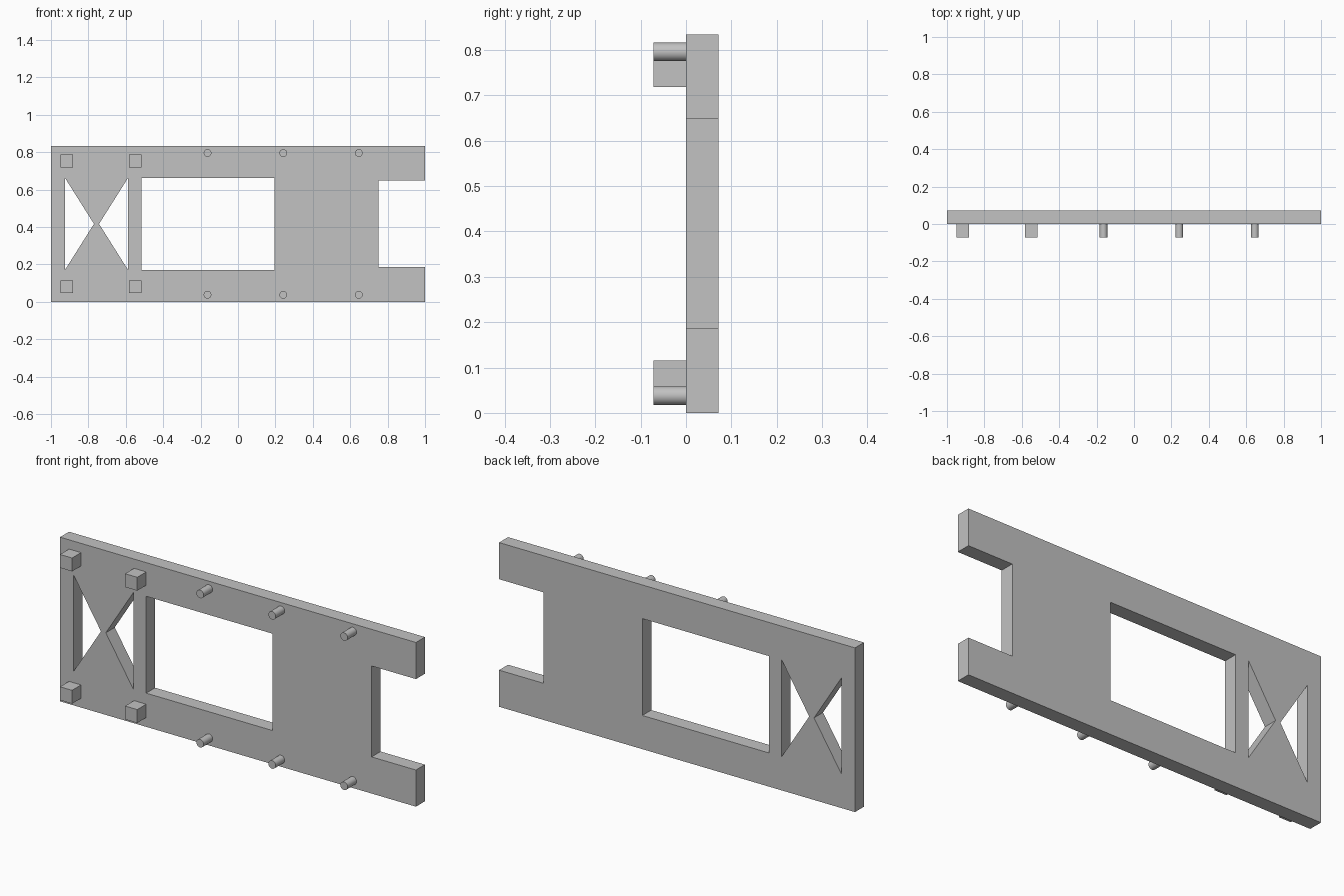
import bpy
import bmesh
import math
from mathutils import Matrix, Vector

cube = bpy.data.objects.get("Cube")
if cube:
    bpy.data.objects.remove(cube, do_unlink=True)

HEIGHT = 0.834
DEPTH = 0.072
MID = HEIGHT / 2

grey = bpy.data.materials.new("plain grey")
grey.use_nodes = True
colour = (0.54, 0.54, 0.54, 1)
grey.diffuse_color = colour
grey.node_tree.nodes["Principled BSDF"].inputs["Base Color"].default_value = colour


def add_object(name, bm):
    bmesh.ops.recalc_face_normals(bm, faces=bm.faces[:])
    mesh = bpy.data.meshes.new(name)
    bm.to_mesh(mesh)
    bm.free()
    mesh.materials.append(grey)
    obj = bpy.data.objects.new(name, mesh)
    bpy.context.collection.objects.link(obj)
    return obj


def plate(name, loops):
    """Fill the outline with its holes, then extrude it to the back."""
    bm = bmesh.new()
    edges = []
    for loop in loops:
        verts = [bm.verts.new((x, 0, z)) for x, z in loop]
        edges += [bm.edges.new((v, verts[i - 1])) for i, v in enumerate(verts)]
    bmesh.ops.triangle_fill(bm, edges=edges, use_beauty=True, normal=Vector((0, -1, 0)))
    ext = bmesh.ops.extrude_face_region(bm, geom=bm.faces[:], use_keep_orig=True)
    moved = [g for g in ext["geom"] if isinstance(g, bmesh.types.BMVert)]
    bmesh.ops.translate(bm, verts=moved, vec=(0, DEPTH, 0))
    return add_object(name, bm)


def square_peg(name, x, z, size):
    bm = bmesh.new()
    place = Matrix.Translation((x, -DEPTH / 2, z)) @ Matrix.Diagonal((size, DEPTH, size, 1))
    bmesh.ops.create_cube(bm, size=1, matrix=place)
    return add_object(name, bm)


def round_peg(name, x, z, radius):
    bm = bmesh.new()
    place = Matrix.Translation((x, -DEPTH / 2, z)) @ Matrix.Rotation(math.pi / 2, 4, "X")
    bmesh.ops.create_cone(bm, cap_ends=True, segments=32, radius1=radius,
                          radius2=radius, depth=DEPTH, matrix=place)
    obj = add_object(name, bm)
    bpy.ops.object.select_all(action="DESELECT")
    obj.select_set(True)
    bpy.context.view_layer.objects.active = obj
    bpy.ops.object.shade_smooth_by_angle(angle=math.radians(40))
    return obj


# Plate with an end notch, a window and two facing triangular cut-outs
low, high = MID - 0.246, MID + 0.246
notch_low, notch_high = MID - 0.231, MID + 0.231
outline = [(-1, 0), (1, 0), (1, notch_low), (0.751, notch_low),
           (0.751, notch_high), (1, notch_high), (1, HEIGHT), (-1, HEIGHT)]
window = [(-0.516, low), (0.195, low), (0.195, high), (-0.516, high)]
left_triangle = [(-0.925, low), (-0.77, MID), (-0.925, high)]
right_triangle = [(-0.588, low), (-0.588, high), (-0.743, MID)]
plate("plate", [outline, window, left_triangle, right_triangle])

# Pegs on the front, mirrored about the middle height
for side, sign in (("lower", -1), ("upper", 1)):
    for i, x in enumerate((-0.916, -0.55)):
        square_peg(f"square_peg_{side}_{i + 1}", x, MID + sign * 0.336, 0.068)
    for i, x in enumerate((-0.163, 0.242, 0.646)):
        round_peg(f"round_peg_{side}_{i + 1}", x, MID + sign * 0.379, 0.0205)
